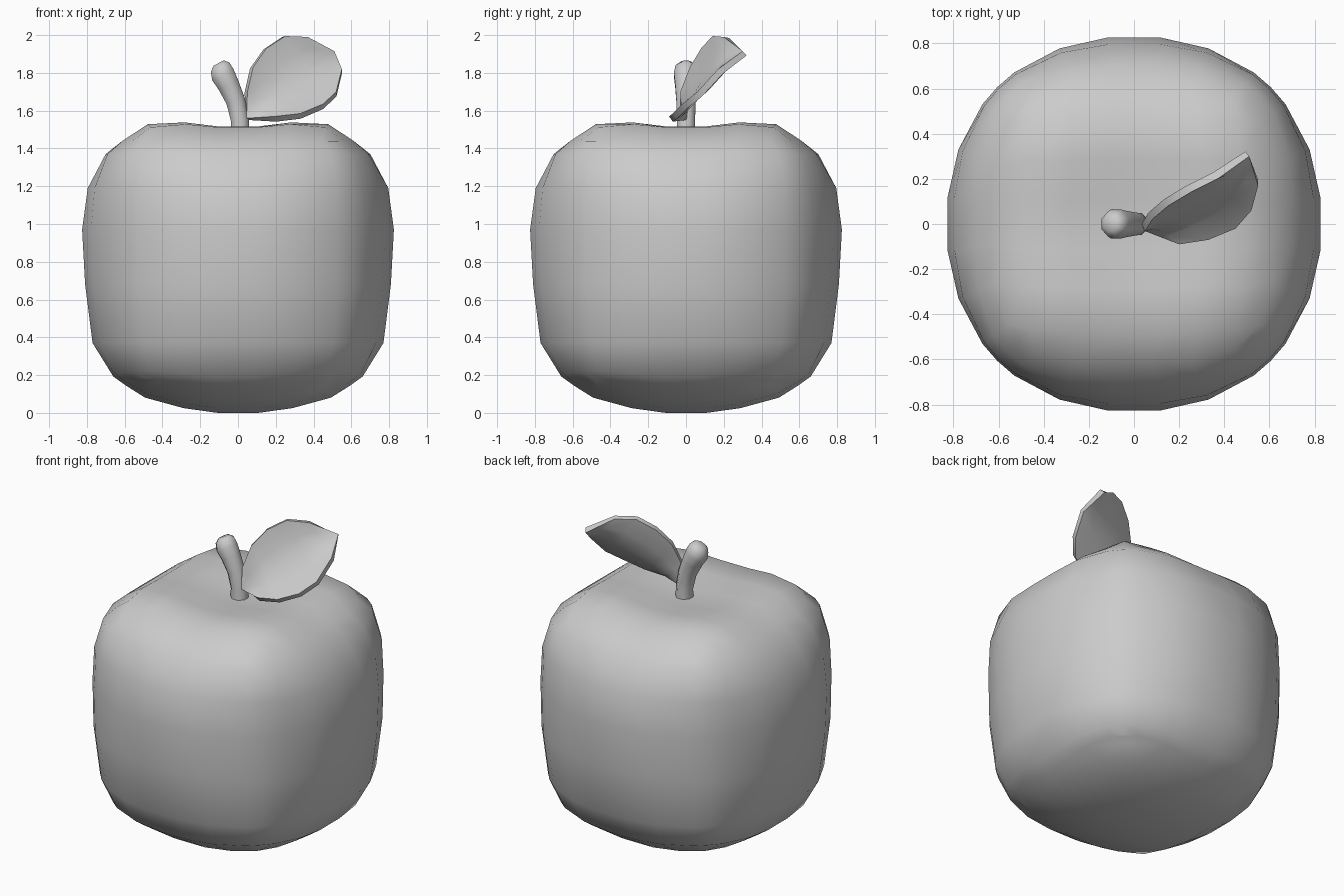
import bpy, bmesh
from math import sin, cos, radians, pi, atan2
from mathutils import Vector

if "Cube" in bpy.data.objects:
    bpy.data.objects.remove(bpy.data.objects["Cube"])


def finish(name, bm, angle=None):
    me = bpy.data.meshes.new(name)
    bm.to_mesh(me)
    bm.free()
    ob = bpy.data.objects.new(name, me)
    bpy.context.collection.objects.link(ob)
    for p in me.polygons:
        p.use_smooth = True
    if angle:
        bpy.ops.object.select_all(action='DESELECT')
        ob.select_set(True)
        bpy.context.view_layer.objects.active = ob
        bpy.ops.object.shade_smooth_by_angle(angle=radians(angle))
    return ob


# Apple body: a gridded cube whose walls follow a squared-round profile
ANG = [8.3, 23, 38.3, 45]            # wall column angles from face centre
CAP = [0.11, 0.29, 0.50]             # cap grid lines
WALL = [(0.14, 0.59, 1.16), (0.19, 0.66, 1.13), (0.37, 0.775, 1.05),
        (0.68, 0.815, 1.045), (0.97, 0.832, 1.03), (1.19, 0.80, 1.06),
        (1.37, 0.70, 1.14), (1.44, 0.605, 1.19)]   # z, half width, corner ratio


def sgn(v):
    return 1 if v > 0 else -1


def body_point(co):
    i, j, k = (round((c + 1) * 3.5) for c in co)
    u, v = i - 3.5, j - 3.5
    if max(abs(u), abs(v)) > 3:      # wall
        ang = lambda t: sgn(t) * radians(ANG[int(abs(t))])
        if abs(u) >= abs(v):
            th = ang(v) if u > 0 else pi - ang(v)
        else:
            th = pi / 2 - ang(u) if v > 0 else -pi / 2 + ang(u)
        z, a, ratio = WALL[k]
        f = sin(2 * th) ** 2
        r = a * (1 + (ratio - 1) * f)
        z += {0: 0.04, 1: 0.03}.get(k, 0) * f
        return Vector((r * cos(th), r * sin(th), z))
    x, y = sgn(u) * CAP[int(abs(u))], sgn(v) * CAP[int(abs(v))]
    s = 1 - 0.3 * abs(x * y)
    x, y = x * s, y * s
    r2 = x * x + y * y
    if k == 0:
        return Vector((x, y, max(0, 0.35 * r2 - 0.008)))
    return Vector((x, y, 1.478 + 0.55 * r2 - 1.75 * (x**4 + y**4) - 0.9 * x * x * y * y))


bm = bmesh.new()
bmesh.ops.create_cube(bm, size=2)
bmesh.ops.subdivide_edges(bm, edges=bm.edges[:], cuts=6, use_grid_fill=True)
for vert in bm.verts:
    vert.co = body_point(vert.co)
bmesh.ops.recalc_face_normals(bm, faces=bm.faces[:])
finish("apple_body", bm)

# Stem: tapered rings along a bent path with a rounded tip
PATH = [(0.012, 1.44, 0.055), (0.01, 1.55, 0.052), (-0.012, 1.65, 0.055),
        (-0.05, 1.735, 0.062), (-0.08, 1.79, 0.069), (-0.095, 1.83, 0.06),
        (-0.103, 1.852, 0.033)]
bm = bmesh.new()
rings = []
for n, (x, z, r) in enumerate(PATH):
    p, q = PATH[max(n - 1, 0)], PATH[min(n + 1, len(PATH) - 1)]
    t = atan2(q[0] - p[0], q[1] - p[1])
    if n > 3:
        t = radians(-28)
    rings.append([bm.verts.new((x + r * cos(a) * cos(t), r * sin(a), z - r * cos(a) * sin(t)))
                  for a in (2 * pi * (m + 0.5) / 8 for m in range(8))])
for a, b in zip(rings, rings[1:]):
    for m in range(8):
        bm.faces.new((a[m], a[(m + 1) % 8], b[(m + 1) % 8], b[m]))
bm.faces.new(rings[0][::-1])
bm.faces.new(rings[-1])
finish("stem", bm, 50)

# Leaf: cupped sheet spanned between its two edges, then thickened
UPPER = [(.045, -.03, 1.56), (.05, -.03, 1.70), (.08, .02, 1.83), (.15, .08, 1.93),
         (.25, .14, 1.995), (.37, .20, 1.99), (.51, .30, 1.915)]
LOWER = [(.045, -.03, 1.56), (.2, -.09, 1.57), (.33, -.07, 1.585), (.45, -.02, 1.635),
         (.52, .06, 1.70), (.55, .17, 1.82), (.51, .30, 1.915)]
NORMAL = Vector((.0635, -.243, .153)).normalized()
bm = bmesh.new()
rows = []
for n, (a, b) in enumerate(zip(UPPER, LOWER)):
    a, b = Vector(a), Vector(b)
    depth = 0.06 * sin(pi * n / 6) ** 0.7 if 0 < n < 6 else 0
    rows.append([bm.verts.new(a.lerp(b, t) - NORMAL * depth * 4 * t * (1 - t))
                 for t in (0, 0.25, 0.5, 0.75, 1)])
for a, b in zip(rows, rows[1:]):
    for m in range(4):
        bm.faces.new((a[m], a[m + 1], b[m + 1], b[m]))
bmesh.ops.remove_doubles(bm, verts=bm.verts[:], dist=0.001)
bm.normal_update()
for f in bm.faces:
    if f.normal.dot(NORMAL) < 0:
        f.normal_flip()
leaf = finish("leaf", bm, 40)
mod = leaf.modifiers.new("thickness", 'SOLIDIFY')
mod.thickness = 0.035
mod.offset = -1
bpy.ops.object.modifier_apply(modifier=mod.name)
bpy.ops.object.shade_smooth_by_angle(angle=radians(40))
